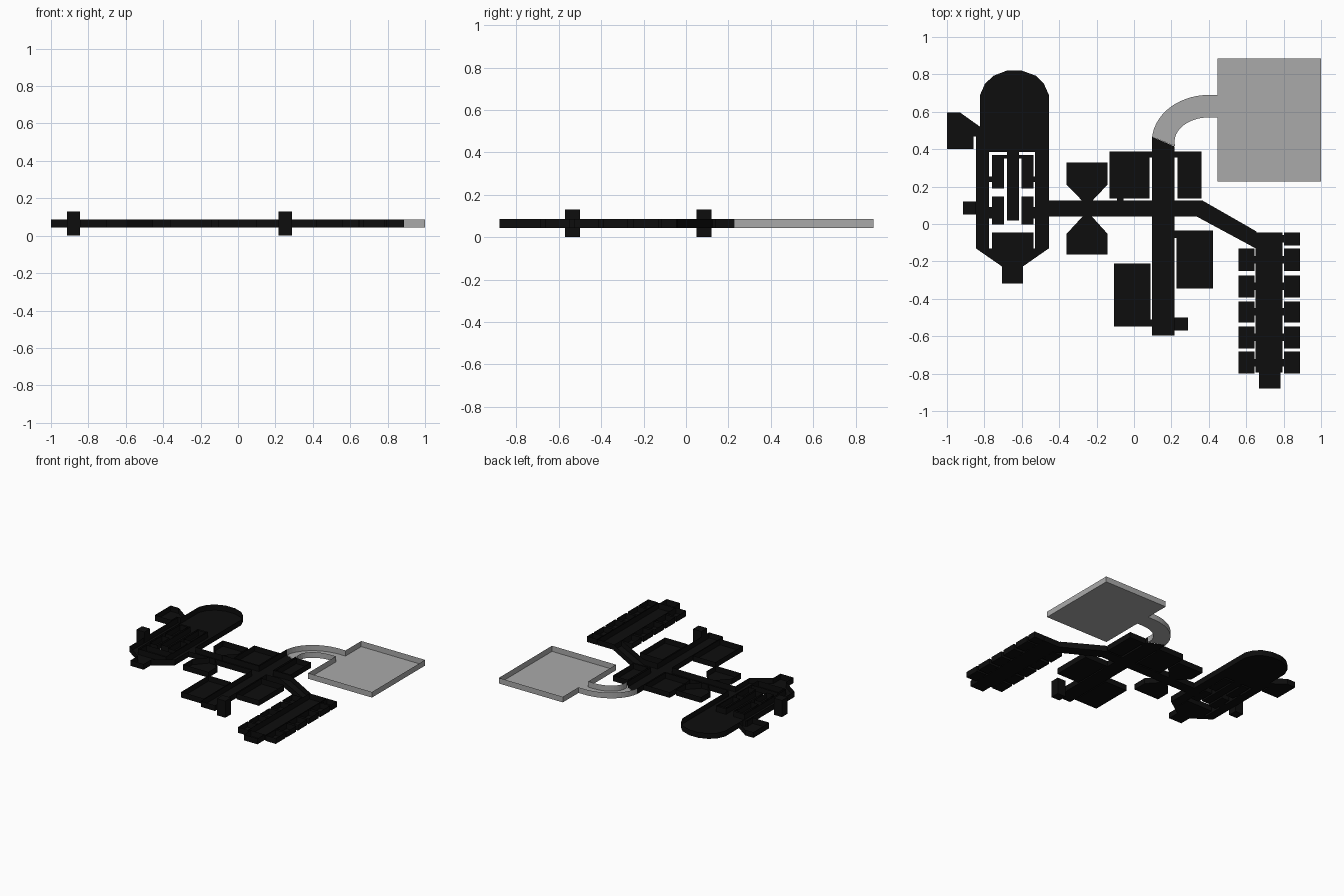
import bpy, bmesh
from math import cos, sin, radians

if "Cube" in bpy.data.objects:
    bpy.data.objects.remove(bpy.data.objects["Cube"])

FLOOR, TOP = 0.043, 0.087
black = bpy.data.materials.new("black")
black.diffuse_color = (0.004, 0.004, 0.004, 1)
black.use_nodes = True
black.node_tree.nodes["Principled BSDF"].inputs["Base Color"].default_value = black.diffuse_color
grey = bpy.data.materials.new("grey")
grey.diffuse_color = (0.4, 0.4, 0.4, 1)
grey.use_nodes = True
grey.node_tree.nodes["Principled BSDF"].inputs["Base Color"].default_value = grey.diffuse_color


def tray(name, pts, open_edges=(), mat=black, lo=FLOOR, hi=TOP, lid=False):
    """Flat floor outline with thin upright walls; listed edges stay open."""
    bm = bmesh.new()
    low = [bm.verts.new((x, y, lo)) for x, y in pts]
    high = [bm.verts.new((x, y, hi)) for x, y in pts]
    n = len(pts)
    bm.faces.new(low)
    if lid:
        bm.faces.new(high)
    for i in range(n):
        if i not in open_edges:
            j = (i + 1) % n
            bm.faces.new((low[i], low[j], high[j], high[i]))
    bmesh.ops.delete(bm, geom=[v for v in bm.verts if not v.link_faces], context='VERTS')
    me = bpy.data.meshes.new(name)
    bm.to_mesh(me)
    bm.free()
    me.materials.append(mat)
    ob = bpy.data.objects.new(name, me)
    bpy.context.collection.objects.link(ob)
    return ob


def rect(name, x0, x1, y0, y1, open_edges=(), **kw):
    # edges: 0 front, 1 right, 2 back, 3 left
    return tray(name, [(x0, y0), (x1, y0), (x1, y1), (x0, y1)], open_edges, **kw)


def arc(cx, cy, rx, ry, a0, a1, n):
    return [(cx + rx * cos(radians(a0 + (a1 - a0) * i / n)),
             cy + ry * sin(radians(a0 + (a1 - a0) * i / n))) for i in range(n + 1)]


# Grey hall with its curved passage
outer = arc(0.40, 0.44, 0.305, 0.25, 90, 174, 14)
inner = arc(0.40, 0.44, 0.183, 0.13, 191, 90, 14)
tray("grey_hall", [(0.447, 0.227), (1, 0.227), (1, 0.884), (0.447, 0.884), (0.447, 0.69)]
     + outer + inner + [(0.447, 0.57)], (4 + len(outer),), grey)

# Crossing corridors with the diagonal branch
tray("main_corridors", [(-.455, .125), (.095, .125), (.095, .467), (.217, .414),
     (.217, .125), (.367, .125), (.655, -.04), (.65, -.13), (.335, .04), (.217, .04),
     (.217, -.595), (.095, -.595), (.095, .04), (-.455, .04)], (2, 6, 13))

# Rooms off the vertical corridor, with short doorways
rect("back_left_room", -.13, .084, .136, .387)
rect("back_right_room", .233, .36, .136, .387)
rect("front_right_room", .228, .423, -.345, -.035)
rect("front_left_room", -.108, .088, -.547, -.21)
rect("back_left_door", .084, .095, .355, .387, (1, 3))
rect("back_right_door", .217, .233, .355, .387, (1, 3))
rect("front_right_door", .217, .228, -.075, -.035, (1, 3))
rect("front_left_door", .088, .095, -.547, -.51, (1, 3))
rect("small_door", -.09, -.055, .125, .136, (0, 2))

# Pair of tapered rooms either side of the corridor
for name, ys in (("back", (.122, .21, .328)), ("front", (.04, -.052, -.163))):
    a, b, c = ys
    tray(name + "_tapered_room", [(-.275, a), (-.225, a), (-.142, b), (-.142, c),
                                  (-.36, c), (-.36, b)], (0,))

# Cell block
rect("cell_block_hall", .65, .795, -.793, -.045)
rect("cell_block_exit", .667, .784, -.88, -.793)
rows = [(-.25, -.13), (-.392, -.275), (-.526, -.414), (-.665, -.548), (-.80, -.683)]
for i, (y0, y1) in enumerate(rows):
    m = (y0 + y1) / 2
    rect(f"left_cell_{i}", .56, .645, y0, y1)
    rect(f"right_cell_{i}", .802, .887, y0, y1)
    rect(f"left_cell_door_{i}", .645, .65, m - .02, m + .02, (1, 3))
    rect(f"right_cell_door_{i}", .795, .802, m - .02, m + .02, (1, 3))
rect("guard_cell", .802, .887, -.115, -.045)
rect("guard_cell_door", .795, .802, -.1, -.06, (1, 3))

# Arched hall: its lower edges open into the two side passages
tray("arched_hall", [(-.776, .385), (-.68, .385), (-.616, .385), (-.53, .385), (-.455, .385),
     (-.455, .69), (-.482, .75), (-.525, .793), (-.6, .82), (-.68, .82), (-.75, .793),
     (-.797, .75), (-.823, .69), (-.823, .473), (-.846, .473), (-.846, .385)], (1, 3, 15))
rect("left_passage", -.846, -.776, -.13, .385, (0, 2))
tray("right_passage", [(-.53, -.13), (-.455, -.13), (-.455, .04), (-.455, .125),
                       (-.455, .385), (-.53, .385)], (0, 2, 4))
tray("funnel", [(-.846, -.13), (-.706, -.227), (-.706, -.318), (-.594, -.318),
                (-.594, -.227), (-.455, -.13), (-.53, -.13), (-.776, -.13)], (5, 7))

# Rooms inside the arch
rect("central_passage", -.68, -.616, .02, .385, (2,))
rect("inner_front_room", -.76, -.536, -.13, -.045)
for side, x0, x1 in (("left", -.76, -.696), ("right", -.602, -.538)):
    rect(f"{side}_inner_back_room", x0, x1, .19, .37)
    rect(f"{side}_inner_mid_room", x0, x1, -.003, .147)
    px0, px1 = (-.776, x0) if side == "left" else (x1, -.53)
    cx0, cx1 = (x1, -.68) if side == "left" else (-.616, x0)
    rect(f"{side}_inner_back_door", px0, px1, .225, .255, (1, 3))
    rect(f"{side}_inner_mid_door", px0, px1, .03, .09, (1, 3))
    rect(f"{side}_central_door", cx0, cx1, .35, .37, (1, 3))

# Side room and the two tall lift shafts
tray("side_room", [(-1, .40), (-.857, .40), (-.857, .467), (-.823, .467), (-.823, .52),
                   (-.93, .596), (-1, .596)])
rect("left_lift_shaft", -.914, -.844, .05, .12, lo=0, hi=.13, lid=True)
rect("right_lift_shaft", .217, .29, -.57, -.5, lo=0, hi=.13, lid=True)
